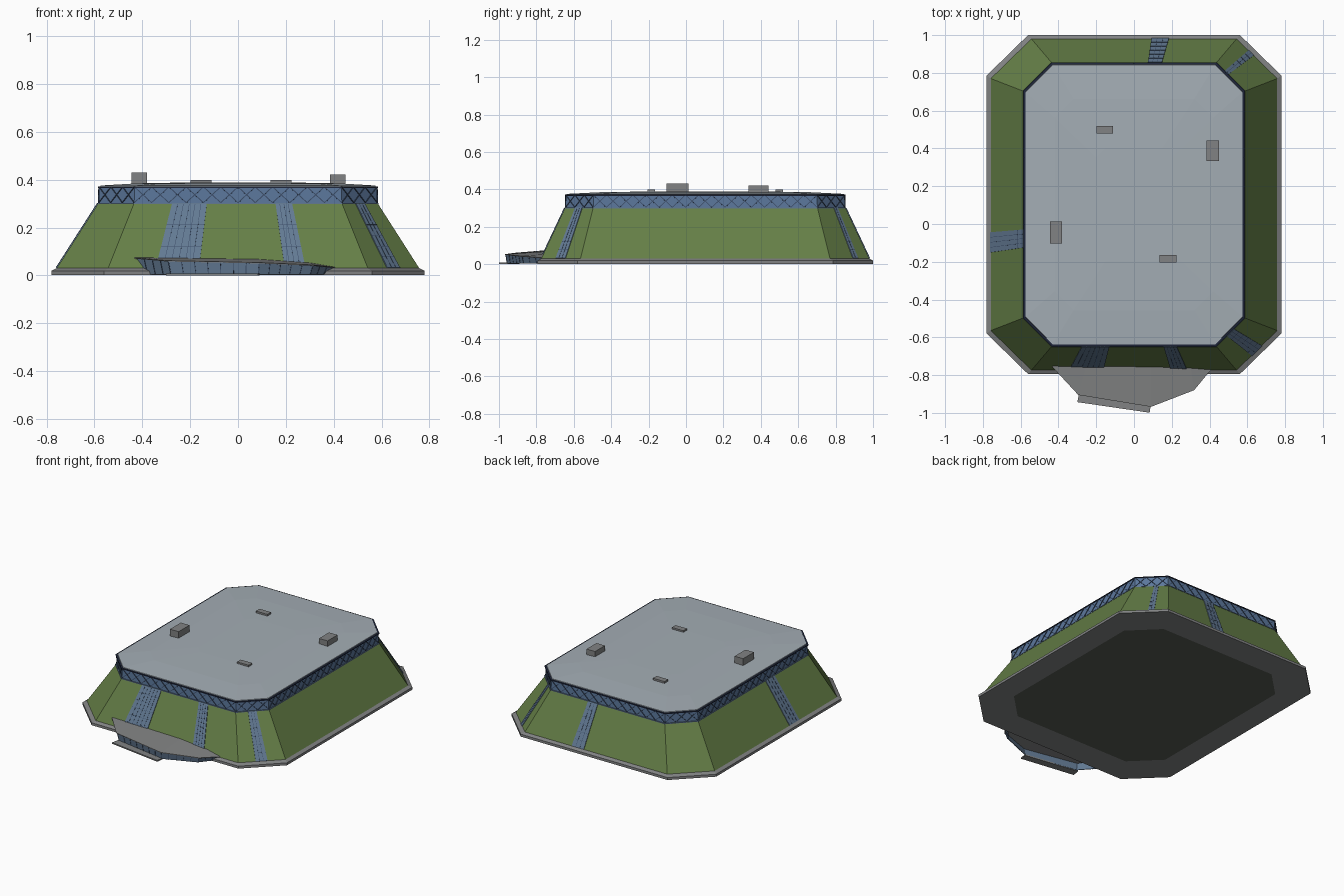
import bpy, bmesh
from mathutils import Vector

if "Cube" in bpy.data.objects:
    bpy.data.objects.remove(bpy.data.objects["Cube"])


def material(name, rgb):
    m = bpy.data.materials.new(name)
    m.use_nodes = True
    m.diffuse_color = (*rgb, 1)
    m.node_tree.nodes["Principled BSDF"].inputs["Base Color"].default_value = (*rgb, 1)
    return m


GREEN = material("green cladding", (0.13, 0.212, 0.063))
STONE = material("grey concrete", (0.22, 0.225, 0.227))
ROOF = material("pale roof", (0.37, 0.42, 0.46))
GLASS = material("blue glass", (0.125, 0.195, 0.295))
BAND = material("bright blue glass", (0.105, 0.185, 0.33))
STEEL = material("blue steel", (0.045, 0.075, 0.14))
NAVY = material("navy trim", (0.014, 0.02, 0.045))
DARK = material("dark floor", (0.09, 0.103, 0.085))


def finish(name, bm, mat):
    bmesh.ops.recalc_face_normals(bm, faces=bm.faces)
    mesh = bpy.data.meshes.new(name)
    bm.to_mesh(mesh)
    bm.free()
    obj = bpy.data.objects.new(name, mesh)
    bpy.context.collection.objects.link(obj)
    mesh.materials.append(mat)
    return obj


def octagon(hx, hy, cx, cy, z, mid=0.103):
    """Chamfered rectangle, counter-clockwise from the front left corner."""
    pts = [(-cx, -hy), (cx, -hy), (hx, -cy), (hx, cy),
           (cx, hy), (-cx, hy), (-hx, cy), (-hx, -cy)]
    return [Vector((x, y + mid, z)) for x, y in pts]


def loft(name, rings, mat, cap_start=False, cap_end=False):
    bm = bmesh.new()
    loops = [[bm.verts.new(p) for p in ring] for ring in rings]
    for a, b in zip(loops, loops[1:]):
        for i in range(len(a)):
            j = (i + 1) % len(a)
            bm.faces.new((a[i], a[j], b[j], b[i]))
    if cap_start:
        bm.faces.new(loops[0])
    if cap_end:
        bm.faces.new(loops[-1])
    return finish(name, bm, mat)


def prism(bm, pts, offset):
    """Extrude a planar outline along an offset vector."""
    a = [bm.verts.new(p) for p in pts]
    b = [bm.verts.new(p + offset) for p in pts]
    bm.faces.new(a)
    bm.faces.new(b)
    for i in range(len(a)):
        j = (i + 1) % len(a)
        bm.faces.new((a[i], a[j], b[j], b[i]))


def wall_point(low, high, side, t, h):
    j = (side + 1) % 8
    return low[side].lerp(low[j], t).lerp(high[side].lerp(high[j], t), h)


def wall_normal(low, high, side):
    return (low[(side + 1) % 8] - low[side]).cross(high[side] - low[side]).normalized()


def bar(bm, a, b, normal, width, depth):
    s = normal.cross(b - a).normalized() * width / 2
    prism(bm, [a - s, b - s, b + s, a + s], normal * depth)


# Plinth with bevelled top and a flush dark floor underneath
base = octagon(0.758, 0.877, 0.543, 0.667, 0.03)
loft("plinth", [octagon(0.617, 0.71, 0.44, 0.535, 0.002),
                octagon(0.78, 0.898, 0.56, 0.683, 0.002),
                octagon(0.78, 0.898, 0.56, 0.683, 0.019), base], STONE)
loft("underside_floor", [octagon(0.617, 0.71, 0.44, 0.535, 0.002),
                         octagon(0.617, 0.71, 0.44, 0.535, 0.01)], DARK, cap_start=True)

# Sloping green walls
eave = octagon(0.585, 0.75, 0.435, 0.6, 0.3)
loft("sloping_walls", [base, eave], GREEN)

# Glass strips running up the slopes: side, start, end, panes across
glass, mullions = bmesh.new(), bmesh.new()
for side, t0, t1, count in [(0, 0.183, 0.35, 6), (0, 0.68, 0.76, 4), (1, 0.37, 0.62, 3),
                            (3, 0.58, 0.71, 2), (4, 0.33, 0.415, 3), (6, 0.61, 0.69, 4)]:
    n = wall_normal(base, eave, side)
    lift = n * 0.004

    def spot(t, h):
        return wall_point(base, eave, side, t, h) + lift

    prism(glass, [spot(t0, 0), spot(t1, 0), spot(t1, 1), spot(t0, 1)], -lift)
    for k in range(1, count):
        t = t0 + (t1 - t0) * k / count
        bar(mullions, spot(t, 0.01), spot(t, 0.99), n, 0.002, 0.001)
    for k in range(1, 6):
        bar(mullions, spot(t0, k / 6), spot(t1, k / 6), n, 0.0015, 0.0008)
finish("glass_strips", glass, GLASS)
finish("glass_mullions", mullions, STEEL)

# Upper glazed band with crossed bracing
band_low = octagon(0.582, 0.747, 0.434, 0.599, 0.3)
band_top = octagon(0.58, 0.745, 0.433, 0.598, 0.37)
loft("upper_band", [band_low, band_top], BAND)
loft("band_ledge", [octagon(0.582, 0.747, 0.434, 0.599, 0.298),
                    octagon(0.588, 0.753, 0.437, 0.602, 0.298),
                    octagon(0.588, 0.753, 0.437, 0.602, 0.303),
                    octagon(0.582, 0.747, 0.434, 0.599, 0.303)], GLASS)
braces = bmesh.new()
for side in range(8):
    n = wall_normal(band_low, band_top, side)
    length = (band_low[(side + 1) % 8] - band_low[side]).length
    cells = round(length / 0.07)
    for k in range(cells):
        t0, t1 = k / cells, (k + 1) / cells
        for ta, tb in ((t0, t1), (t1, t0)):
            bar(braces, wall_point(band_low, band_top, side, ta, 0.06),
                wall_point(band_low, band_top, side, tb, 1), n, 0.004, 0.004)
finish("band_bracing", braces, STEEL)
loft("band_rim", [octagon(0.58, 0.745, 0.433, 0.598, 0.366),
                  octagon(0.586, 0.751, 0.436, 0.601, 0.366),
                  octagon(0.586, 0.751, 0.436, 0.601, 0.371),
                  octagon(0.574, 0.74, 0.43, 0.595, 0.373)], NAVY)

# Shallow roof
loft("roof", [octagon(0.576, 0.742, 0.431, 0.596, 0.371),
              octagon(0.574, 0.74, 0.43, 0.595, 0.376),
              octagon(0.42, 0.56, 0.32, 0.46, 0.385),
              octagon(0.2, 0.3, 0.15, 0.25, 0.389)], ROOF, cap_end=True)

# Rooftop units
for i, (x, y, sx, sy, top) in enumerate([(-0.155, 0.498, 0.088, 0.04, 0.4), (0.18, -0.185, 0.088, 0.04, 0.4),
                                         (0.417, 0.388, 0.065, 0.108, 0.422),
                                         (-0.413, -0.045, 0.065, 0.118, 0.431)]):
    bm = bmesh.new()
    prism(bm, [Vector((x + a * sx / 2, y + b * sy / 2, 0.37))
               for a, b in ((-1, -1), (1, -1), (1, 1), (-1, 1))], Vector((0, 0, top - 0.37)))
    finish(f"rooftop_unit_{i + 1}", bm, STONE)

# Entrance canopy: thin sheet between a straight back edge and a faceted front edge
back = [Vector(p) for p in ((-0.43, -0.75, 0.075), (-0.25, -0.75, 0.073), (0.09, -0.75, 0.068),
                            (0.3, -0.76, 0.053), (0.4, -0.765, 0.036))]
front = [Vector(p) for p in ((-0.432, -0.757, 0.074), (-0.295, -0.905, 0.062), (0.09, -0.968, 0.054),
                             (0.318, -0.88, 0.044), (0.405, -0.775, 0.035))]
ROWS = 6
canopy = bmesh.new()
grid = [[canopy.verts.new(a.lerp(b, k / ROWS)) for a, b in zip(back, front)] for k in range(ROWS + 1)]
for near, far in zip(grid, grid[1:]):
    for i in range(len(back) - 1):
        canopy.faces.new((near[i], far[i], far[i + 1], near[i + 1]))
sheet = finish("entrance_canopy", canopy, STONE)
solid = sheet.modifiers.new("Thickness", "SOLIDIFY")
solid.thickness = 0.004
solid.offset = -1

# Glazed entrance walls hanging under the canopy edge, with posts
walls, posts = bmesh.new(), bmesh.new()
tops = [Vector((p.x * 0.985, p.y + 0.005, p.z - 0.004)) for p in front]
feet = [Vector((p.x * 0.95, p.y + 0.012, 0.004)) for p in front]
for fa, fb, a, b in zip(feet, feet[1:], tops, tops[1:]):
    n = (fb - fa).cross(a - fa).normalized()
    prism(walls, [fa, fb, b, a], n * -0.004)
    count = max(2, round((fb - fa).length / 0.05))
    for k in range(count + 1):
        bar(posts, fa.lerp(fb, k / count), a.lerp(b, k / count), n, 0.003, 0.002)
finish("entrance_glass", walls, GLASS)
finish("entrance_posts", posts, STEEL)

# Low step in front of the entrance
step = bmesh.new()
prism(step, [Vector((x, y, 0)) for x, y in ((-0.3, -0.943), (0.083, -0.999), (0.09, -0.95), (-0.29, -0.89))],
      Vector((0, 0, 0.009)))
finish("entrance_step", step, STONE)
